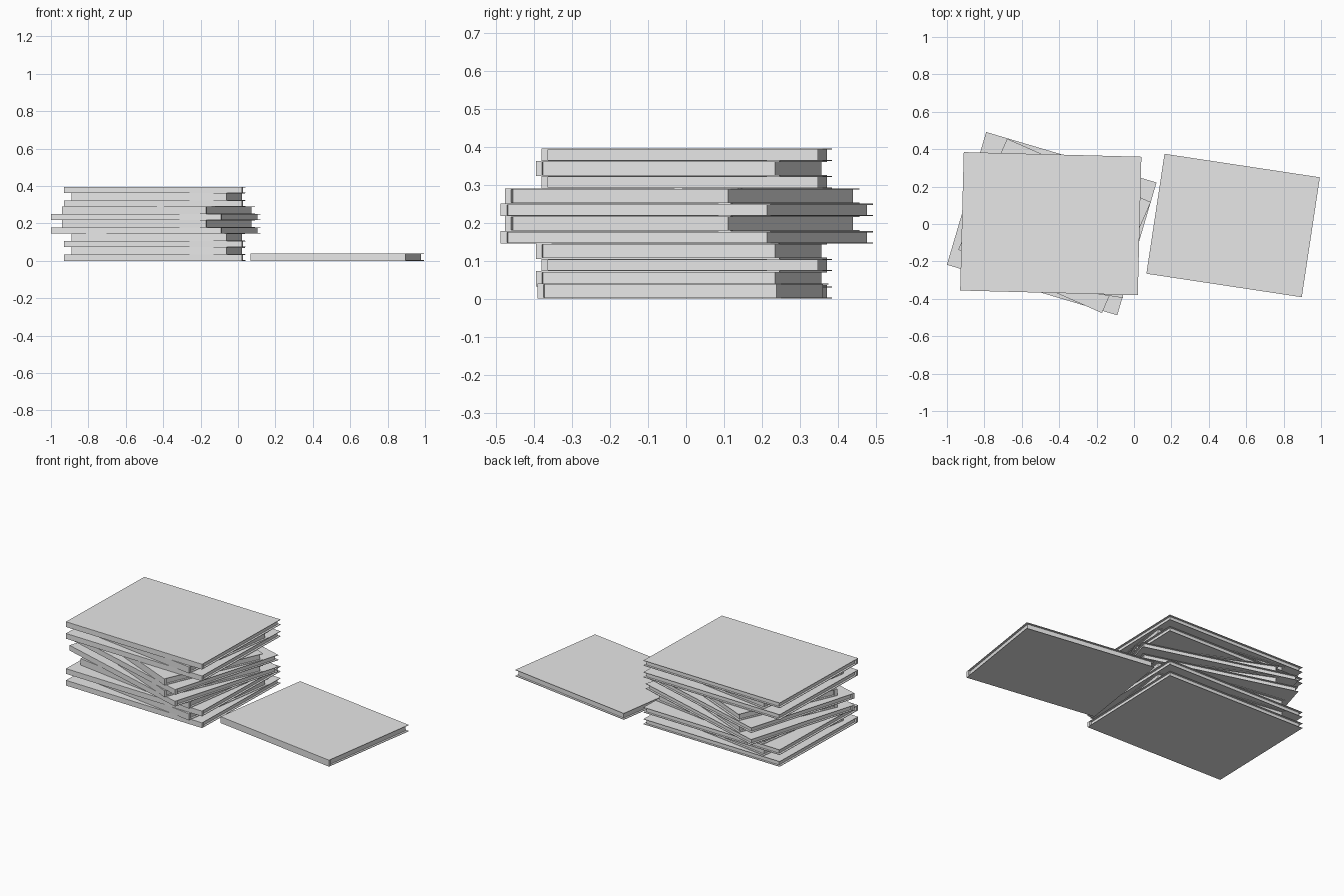
import bpy
from math import radians

cube = bpy.data.objects.get("Cube")
if cube:
    bpy.data.objects.remove(cube, do_unlink=True)

# Single plain material
grey = bpy.data.materials.new("plain_grey")
grey.use_nodes = True
colour = (0.8, 0.8, 0.8, 1)
grey.diffuse_color = colour
grey.node_tree.nodes["Principled BSDF"].inputs["Base Color"].default_value = colour

COVER = 0.003   # cover board thickness
SPINE = 0.017   # spine depth
INSET = 0.013   # pages set back from the cover edges


def box(name, low, high, parent):
    """Box between two corners, in the space of its book."""
    bpy.ops.mesh.primitive_cube_add(size=1)
    part = bpy.context.object
    part.name = name
    part.scale = [b - a for a, b in zip(low, high)]
    part.location = [(a + b) / 2 for a, b in zip(low, high)]
    part.data.materials.append(grey)
    part.parent = parent


def book(name, size, x, y, z, turn):
    """Closed book lying flat with its spine along the front."""
    length, depth, height = size
    root = bpy.data.objects.new(name, None)
    bpy.context.collection.objects.link(root)
    root.location = (x, y, z)
    root.rotation_euler.z = radians(turn)
    w, d = length / 2, depth / 2
    top = height - COVER
    box(name + "_back_cover", (-w, -d, 0), (w, d, COVER), root)
    box(name + "_front_cover", (-w, -d, top), (w, d, height), root)
    box(name + "_spine", (-w, -d, COVER), (w, -d + SPINE, top), root)
    box(name + "_pages", (-w + INSET, -d + SPINE, COVER),
        (w - INSET, d - INSET, top), root)


# Two book formats
large = (0.95, 0.74, 0.0325)
small = (0.84, 0.648, 0.04)

# Poses used in the pile: format, x, y, turn
poses = {
    "a": (large, -0.445, 0.002, -1.5),
    "b": (small, -0.427, -0.012, -8.6),
    "c": (large, -0.44, 0.002, -16.5),
    "d": (small, -0.425, -0.01, -23.8),
}

# Pile, from the bottom up
z = 0
for i, key in enumerate("ababcdcdaba"):
    size, x, y, turn = poses[key]
    book(f"stacked_book_{i + 1}", size, x, y, z, turn)
    z += size[2]

# Book lying beside the pile
book("loose_book", small, 0.53, -0.008, 0, -8.6)
